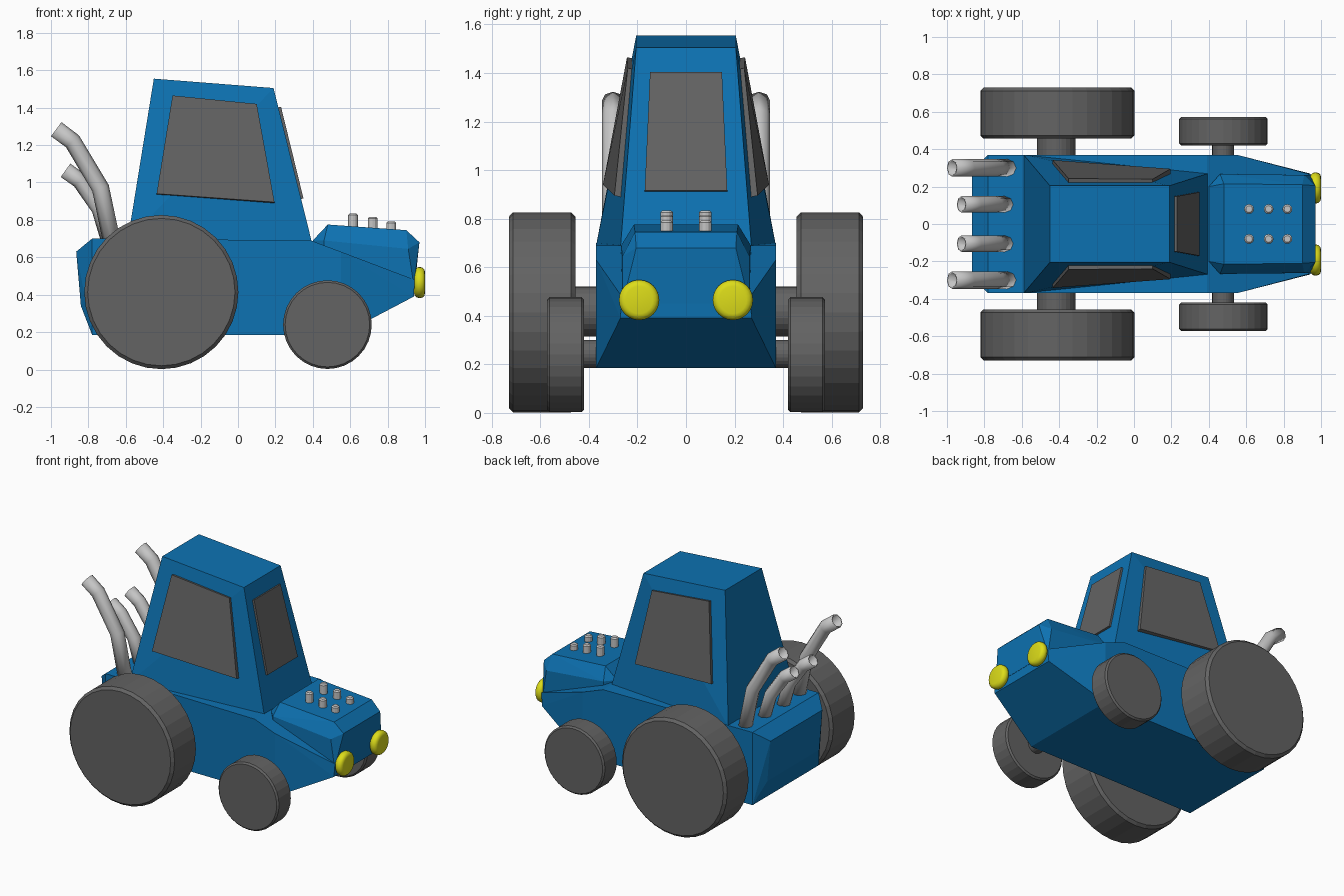
import bpy, bmesh, math
from mathutils import Vector, Matrix

if "Cube" in bpy.data.objects:
    bpy.data.objects.remove(bpy.data.objects["Cube"])


def material(name, r, g, b):
    m = bpy.data.materials.new(name)
    m.diffuse_color = (r, g, b, 1)
    m.use_nodes = True
    m.node_tree.nodes["Principled BSDF"].inputs["Base Color"].default_value = m.diffuse_color
    return m


BLUE = material("blue paint", 0.004, 0.17, 0.45)
DARK = material("dark grey", 0.125, 0.125, 0.125)
SILVER = material("silver", 0.56, 0.56, 0.56)
YELLOW = material("yellow lamp", 0.72, 0.72, 0.01)


def finish(name, bm, mat):
    bmesh.ops.recalc_face_normals(bm, faces=bm.faces)
    me = bpy.data.meshes.new(name)
    bm.to_mesh(me)
    bm.free()
    me.materials.append(mat)
    ob = bpy.data.objects.new(name, me)
    bpy.context.collection.objects.link(ob)
    return ob


def hull(name, half, mat):
    """Convex solid from points on one side, mirrored across y."""
    bm = bmesh.new()
    for x, y, z in half:
        for s in (-1, 1):
            bm.verts.new((x, s * y, z))
    bmesh.ops.convex_hull(bm, input=bm.verts)
    bmesh.ops.dissolve_limit(bm, angle_limit=0.01, verts=bm.verts, edges=bm.edges)
    return finish(name, bm, mat)


def cylinder(name, pos, r, depth, axis, mat, sides=32, bevel=0, segs=1):
    bm = bmesh.new()
    rot = Vector((0, 0, 1)).rotation_difference(Vector(axis)).to_matrix().to_4x4()
    bmesh.ops.create_cone(bm, cap_ends=True, segments=sides, radius1=r, radius2=r,
                          depth=depth, matrix=Matrix.Translation(pos) @ rot)
    if bevel:
        rims = [e for f in bm.faces if len(f.verts) > 4 for e in f.edges]
        bmesh.ops.bevel(bm, geom=rims, offset=bevel, segments=segs,
                        profile=0.5, affect='EDGES')
    return finish(name, bm, mat)


def pane(name, corners, inward):
    """Window plate: outer corners pushed inward into the cabin."""
    bm = bmesh.new()
    outer = [bm.verts.new(c) for c in corners]
    inner = [bm.verts.new(Vector(c) + Vector(inward)) for c in corners]
    bm.faces.new(outer)
    bm.faces.new(inner[::-1])
    for i in range(4):
        j = (i + 1) % 4
        bm.faces.new((outer[i], inner[i], inner[j], outer[j]))
    return finish(name, bm, DARK)


def pipe(name, y, path, r=0.047):
    cu = bpy.data.curves.new(name, 'CURVE')
    cu.dimensions = '3D'
    cu.bevel_depth = r
    cu.bevel_resolution = 2
    sp = cu.splines.new('POLY')
    sp.points.add(len(path) - 1)
    for p, (x, z) in zip(sp.points, path):
        p.co = (x, y, z, 1)
    cu.materials.append(SILVER)
    ob = bpy.data.objects.new(name, cu)
    bpy.context.collection.objects.link(ob)
    wall = ob.modifiers.new("wall", 'SOLIDIFY')
    wall.thickness = 0.008


# Lower body, with tapered nose and chamfered tail
hull("body", [
    (-0.78, 0.37, 0.185), (-0.78, 0.37, 0.70), (-0.865, 0.29, 0.63),
    (-0.84, 0.29, 0.34), (0.39, 0.37, 0.69), (0.55, 0.37, 0.185),
    (0.55, 0.37, 0.63), (0.94, 0.27, 0.39), (0.945, 0.265, 0.48)], BLUE)

# Cabin
hull("cabin", [
    (-0.59, 0.37, 0.69), (0.395, 0.27, 0.68),
    (-0.45, 0.205, 1.555), (0.19, 0.205, 1.505)], BLUE)

# Hood
hull("hood", [
    (0.40, 0.20, 0.69), (0.48, 0.215, 0.775), (0.90, 0.21, 0.745),
    (0.97, 0.205, 0.68), (0.46, 0.267, 0.69), (0.91, 0.262, 0.645),
    (0.46, 0.267, 0.55), (0.94, 0.262, 0.45), (0.945, 0.205, 0.45)], BLUE)

# Windows
pane("windscreen", [(0.35, -0.17, 0.915), (0.35, 0.17, 0.915),
                    (0.23, 0.148, 1.405), (0.23, -0.148, 1.405)], (-0.04, 0, -0.01))
for s, side in ((-1, "right"), (1, "left")):
    pane(side + "_window", [
        (-0.435, s * 0.342, 0.94), (0.195, s * 0.295, 0.895),
        (0.10, s * 0.24, 1.42), (-0.35, s * 0.243, 1.465)], (0, -s * 0.04, -0.008))

    # Wheels
    cylinder(side + "_rear_wheel", (-0.41, s * 0.593, 0.414), 0.412, 0.274,
             (0, 1, 0), DARK, 32, 0.018)
    cylinder(side + "_front_wheel", (0.478, s * 0.496, 0.24), 0.237, 0.153,
             (0, 1, 0), DARK, 32, 0.011)

    # Headlights
    lamp = cylinder(side + "_headlight", (0.971, s * 0.193, 0.465), 0.083, 0.058,
                    (1, 0, 0), YELLOW, 24, 0.026, 3)
    lamp.data.shade_smooth()

    # Exhaust pipes
    pipe(side + "_outer_exhaust", s * 0.30,
         [(-0.67, 0.66), (-0.735, 0.97), (-0.885, 1.22), (-0.972, 1.285)])
    pipe(side + "_inner_exhaust", s * 0.105,
         [(-0.68, 0.66), (-0.74, 0.86), (-0.845, 1.01), (-0.922, 1.065)], 0.044)

    # Hood studs
    for i, (x, top) in enumerate(((0.615, 0.834), (0.72, 0.816), (0.82, 0.792))):
        cylinder(f"{side}_hood_stud_{i + 1}", (x, s * 0.08, top - 0.05), 0.026, 0.10,
                 (0, 0, 1), SILVER, 12, 0.008)

# Axles
cylinder("rear_axle", (-0.415, 0, 0.418), 0.103, 1.0, (0, 1, 0), DARK, 24)
cylinder("front_axle", (0.476, 0, 0.243), 0.058, 0.9, (0, 1, 0), DARK, 24)
